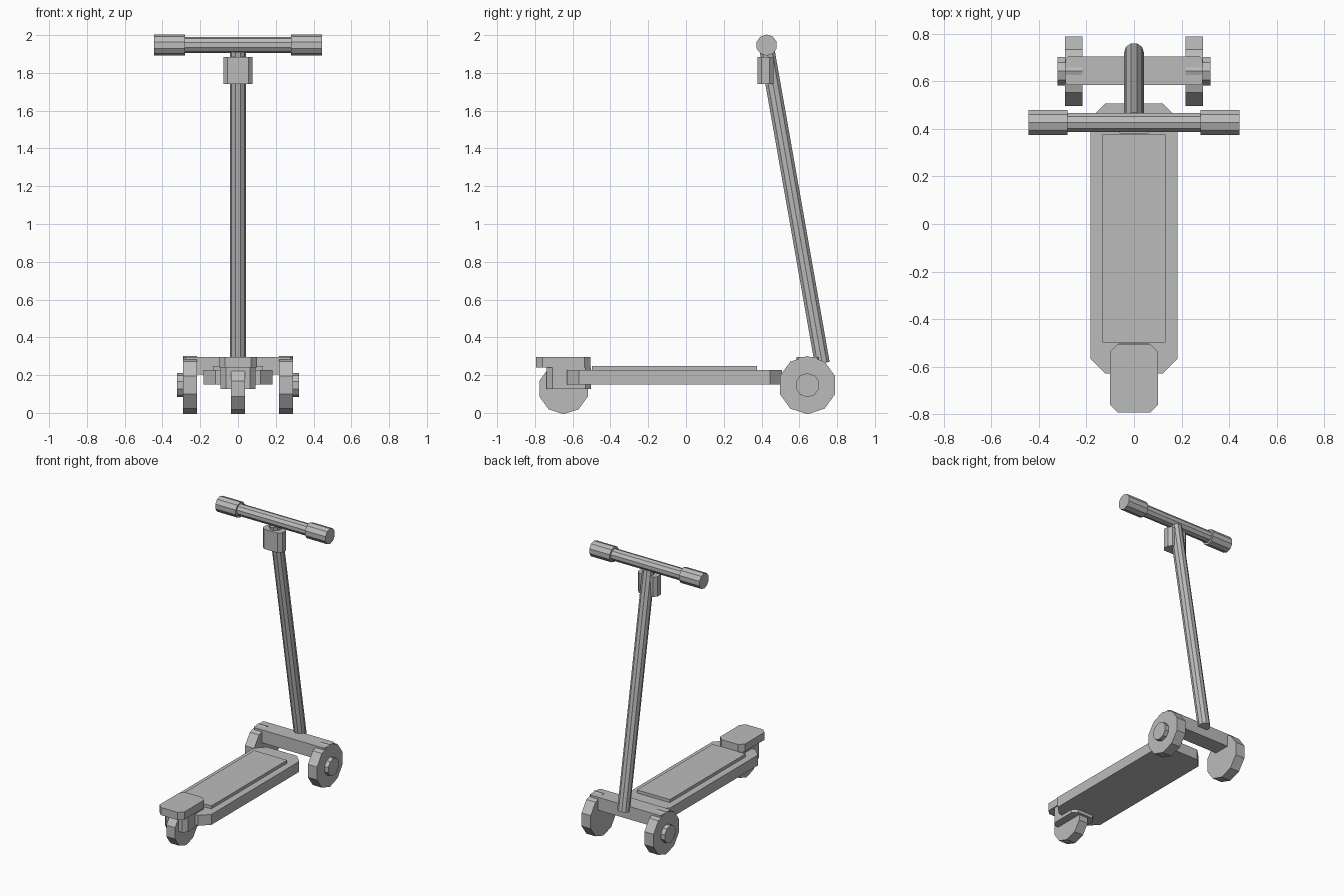
import bpy, bmesh, math
from mathutils import Vector

default = bpy.data.objects.get("Cube")
if default:
    bpy.data.objects.remove(default, do_unlink=True)

GREY = (0.5, 0.5, 0.5, 1)
grey = bpy.data.materials.new("plain grey")
grey.use_nodes = True
grey.diffuse_color = GREY
grey.node_tree.nodes["Principled BSDF"].inputs["Base Color"].default_value = GREY


def finish(name, bm):
    bmesh.ops.recalc_face_normals(bm, faces=bm.faces)
    mesh = bpy.data.meshes.new(name)
    bm.to_mesh(mesh)
    bm.free()
    mesh.materials.append(grey)
    obj = bpy.data.objects.new(name, mesh)
    bpy.context.collection.objects.link(obj)
    return obj


def slab(name, half_x, y0, y1, z0, z1, cut=0.0):
    """Box centred on x = 0 with its upright corners cut off."""
    outline = []
    for sx, y, sy in ((-1, y0, 1), (1, y0, 1), (1, y1, -1), (-1, y1, -1)):
        x = sx * half_x
        pair = [(x, y + sy * cut), (x - sx * cut, y)]
        if not cut:
            pair = pair[:1]
        outline += pair if sx * sy < 0 else pair[::-1]
    bm = bmesh.new()
    face = bm.faces.new([bm.verts.new((x, y, z0)) for x, y in outline])
    up = bmesh.ops.extrude_face_region(bm, geom=[face])["geom"]
    top = [v for v in up if isinstance(v, bmesh.types.BMVert)]
    bmesh.ops.translate(bm, verts=top, vec=(0, 0, z1 - z0))
    return finish(name, bm)


def rod(name, start, end, radius, sides=10):
    """Flat-sided cylinder between two points."""
    start, end = Vector(start), Vector(end)
    axis = end - start
    bm = bmesh.new()
    bmesh.ops.create_cone(bm, cap_ends=True, segments=sides, radius1=radius,
                          radius2=radius, depth=axis.length)
    # Keep a corner of the section pointing along y
    z = axis.normalized()
    x = Vector((0, 1, 0))
    x = (x - z * x.dot(z)).normalized()
    y = z.cross(x)
    mid = (start + end) / 2
    for v in bm.verts:
        v.co = mid + x * v.co.x + y * v.co.y + z * v.co.z
    return finish(name, bm)


# Deck and grip mat
slab("deck", 0.183, -0.63, 0.508, 0.15, 0.226, 0.063)
slab("deck_mat", 0.133, -0.498, 0.377, 0.22, 0.248)

# Rear wheel, its mount and the brake fender
slab("rear_wheel_mount", 0.093, -0.738, -0.502, 0.127, 0.24, 0.03)
slab("rear_fender", 0.1, -0.793, -0.505, 0.24, 0.296, 0.032)
rod("rear_wheel", (-0.036, -0.648, 0.128), (0.036, -0.648, 0.128), 0.135)

# Front axle, wheels and hubs
slab("front_axle", 0.288, 0.585, 0.704, 0.202, 0.296, 0.01)
for side, s in (("left", 1), ("right", -1)):
    rod(f"front_wheel_{side}", (s * 0.217, 0.643, 0.147), (s * 0.291, 0.643, 0.147), 0.154)
    rod(f"front_hub_{side}", (s * 0.28, 0.643, 0.147), (s * 0.322, 0.643, 0.147), 0.064)
    rod(f"grip_{side}", (s * 0.28, 0.427, 1.947), (s * 0.445, 0.427, 1.947), 0.056)

# Steering column, handlebar and display
rod("steering_column", (0, 0.721, 0.263), (0, 0.43, 1.915), 0.042)
rod("handlebar", (-0.3, 0.427, 1.947), (0.3, 0.427, 1.947), 0.042)
slab("display_box", 0.078, 0.378, 0.463, 1.74, 1.885, 0.022)
